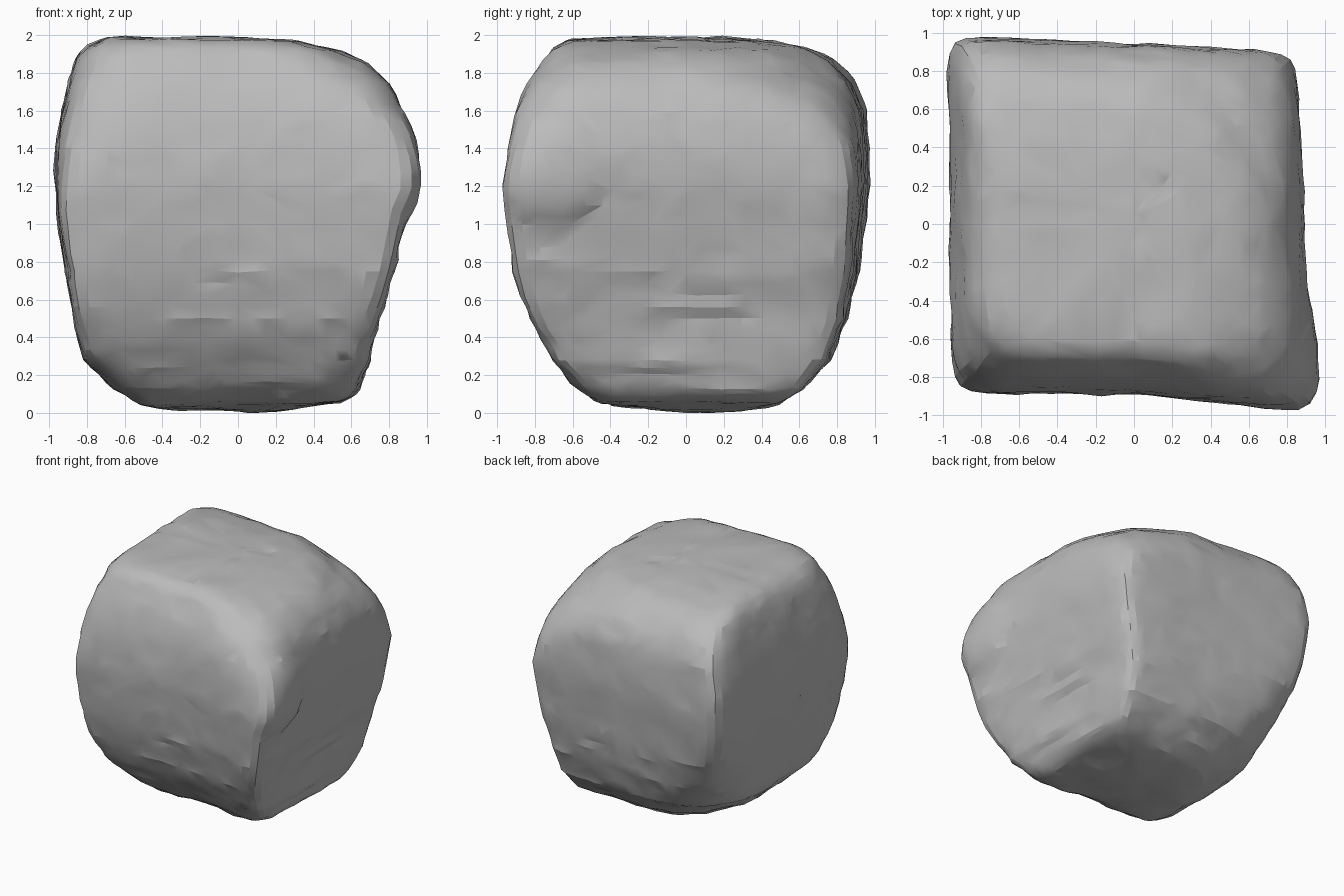
import bpy, bmesh, math
from mathutils import Vector, noise

if "Cube" in bpy.data.objects:
    bpy.data.objects.remove(bpy.data.objects["Cube"])

# Stone colour
stone = bpy.data.materials.new("stone grey")
stone.use_nodes = True
grey = (0.5, 0.5, 0.5, 1)
stone.diffuse_color = grey
stone.node_tree.nodes["Principled BSDF"].inputs["Base Color"].default_value = grey

# Outline by height: z, left, right, front, back
LEVELS = [
    (0.01, -0.33, 0.20, -0.10, 0.22), (0.05, -0.52, 0.55, -0.41, 0.50),
    (0.13, -0.66, 0.64, -0.53, 0.62), (0.28, -0.82, 0.69, -0.65, 0.76),
    (0.50, -0.87, 0.73, -0.77, 0.85), (0.75, -0.91, 0.80, -0.84, 0.90),
    (1.00, -0.95, 0.85, -0.87, 0.92), (1.20, -0.96, 0.89, -0.89, 0.94),
    (1.40, -0.96, 0.89, -0.88, 0.94), (1.60, -0.92, 0.86, -0.85, 0.92),
    (1.75, -0.89, 0.79, -0.80, 0.86), (1.86, -0.85, 0.68, -0.74, 0.76),
    (1.93, -0.79, 0.55, -0.70, 0.62), (1.97, -0.70, 0.33, -0.62, 0.38),
]
# Corner squareness at these heights (a higher number is a sharper corner)
HEIGHTS = (0.15, 0.45, 0.7, 1.05, 1.35, 1.6, 1.8, 1.95)
FRONT_LEFT = (7, 14, 20, 20, 10, 7, 5.5, 6)
FRONT_RIGHT = (7, 14, 20, 20, 12, 7, 4.5, 3.2)
BACK_LEFT = (2.2, 3.5, 6, 13, 20, 20, 12, 9)
BACK_RIGHT = (20, 20, 20, 20, 9, 4, 2, 1.8)
SIDE = 22   # points along each side of a ring
STEPS = 4   # rings between outline levels


def squareness(values, z):
    if z <= HEIGHTS[0]:
        return values[0]
    for i in range(len(HEIGHTS) - 1):
        if z <= HEIGHTS[i + 1]:
            t = (z - HEIGHTS[i]) / (HEIGHTS[i + 1] - HEIGHTS[i])
            return values[i] + (values[i + 1] - values[i]) * t
    return values[-1]


def square_ring():
    t = [-1 + 2 * i / SIDE for i in range(SIDE)]
    return ([(a, -1) for a in t] + [(1, a) for a in t]
            + [(-a, 1) for a in t] + [(-1, -a) for a in t])


def ring_points(level, shrink=1.0, lift=0.0):
    """Skewed square whose four corners are rounded separately."""
    z, left, right, front, back = level
    lean = min(1, z / 0.8)
    points = []
    for u, v in square_ring():
        if u > 0:
            corner = BACK_RIGHT if v > 0 else FRONT_RIGHT
        else:
            corner = BACK_LEFT if v > 0 else FRONT_LEFT
        n = squareness(corner, z)
        d = (abs(u) ** n + abs(v) ** n) ** (1 / n)
        u, v = u / d * shrink, v / d * shrink
        x = u * (right if u > 0 else -left)
        y = v * (back if v > 0 else -front)
        # The back slants evenly; the front only swells towards its right corner
        shift = -0.045 * x * lean * v if v > 0 else 0.11 * max(0, x) * v
        skew = (0.04 if x > 0 else 0.01) * lean * abs(u)
        tilt = 0.02 * x * max(0, z - 1)
        points.append(Vector((x - skew * y, y + shift, z + lift - tilt)))
    return points


# Stack of rings, closed by shrinking caps
rings = [ring_points(LEVELS[0], s) for s in (0.3, 0.65)]
for low, high in zip(LEVELS, LEVELS[1:]):
    for k in range(STEPS):
        rings.append(ring_points([a + (b - a) * k / STEPS for a, b in zip(low, high)]))
rings.append(ring_points(LEVELS[-1]))
rings += [ring_points(LEVELS[-1], s, 0.02 * (1 - s)) for s in (0.85, 0.7, 0.5, 0.3, 0.15)]

bm = bmesh.new()
grid = [[bm.verts.new(p) for p in ring] for ring in rings]
for a, b in zip(grid, grid[1:]):
    for i in range(len(a)):
        j = (i + 1) % len(a)
        bm.faces.new((a[i], a[j], b[j], b[i]))
bm.faces.new(grid[0][::-1])
bm.faces.new(grid[-1])
bmesh.ops.triangulate(bm, faces=bm.faces[:])
bmesh.ops.smooth_vert(bm, verts=bm.verts[:], factor=0.3, use_axis_x=True,
                      use_axis_y=True, use_axis_z=True)
bm.normal_update()

# Weathering: uneven surface, layered base, a raised knob by the right front edge
for v in bm.verts:
    p = v.co.copy()
    rough = 0.010 * noise.noise(p * 3.1) + 0.012 * noise.noise(p * 8)
    if p.z < 0.9:
        rough += 0.012 * noise.noise(Vector((p.x * 2, p.y * 2, p.z * 16)))
    v.co += v.normal * rough
    reach = math.hypot(p.y + 0.72, p.z - 1.3) / 0.32
    if p.x > 0.7 and reach < 1:
        v.co.x += 0.045 * (1 - reach ** 5)

mesh = bpy.data.meshes.new("boulder")
bm.to_mesh(mesh)
bm.free()
boulder = bpy.data.objects.new("boulder", mesh)
bpy.context.collection.objects.link(boulder)
mesh.materials.append(stone)

# Irregular chipped facets
facets = boulder.modifiers.new("chipped facets", "DECIMATE")
facets.ratio = 0.4

bpy.context.view_layer.objects.active = boulder
boulder.select_set(True)
bpy.ops.object.shade_smooth_by_angle(angle=math.radians(15))
